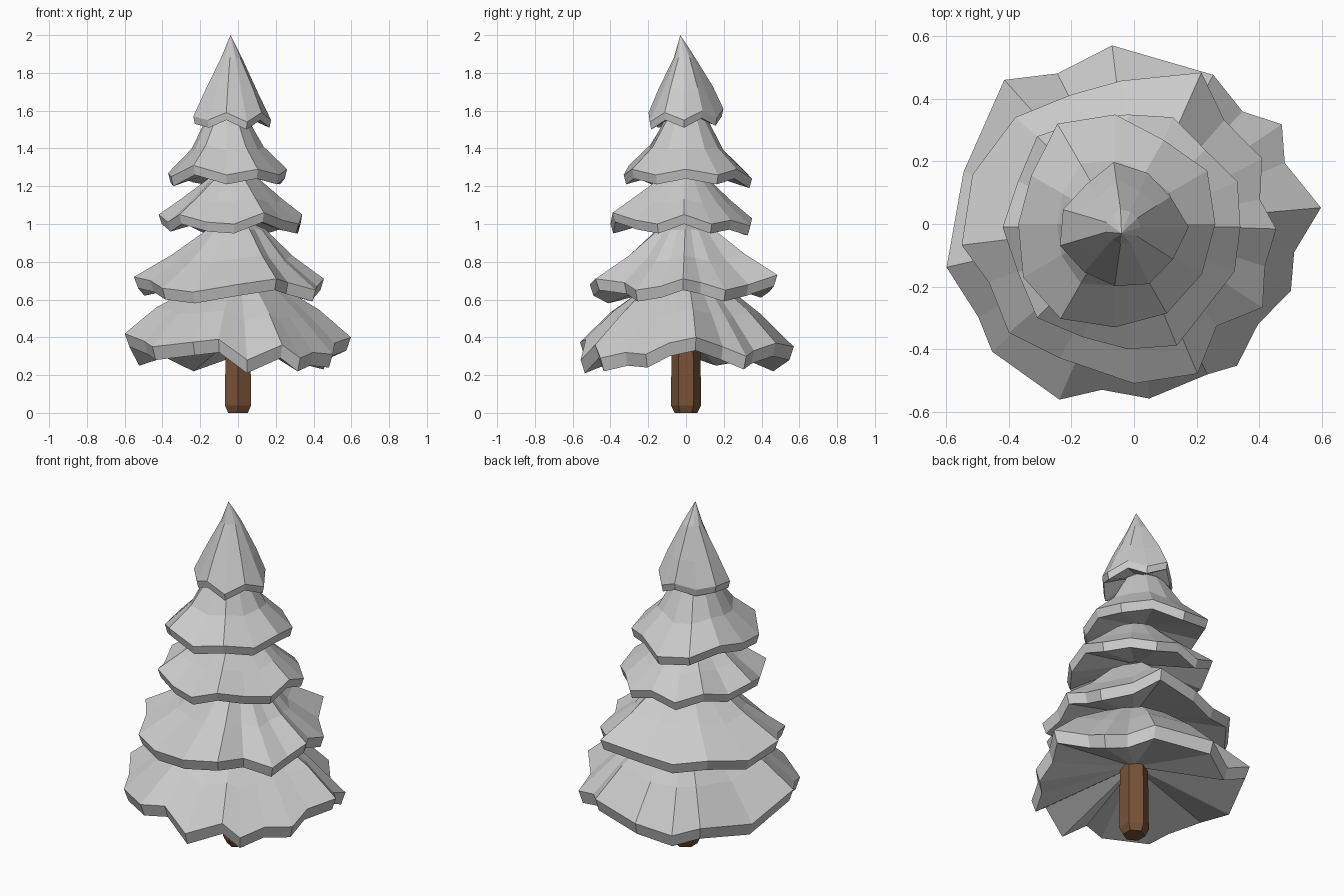
import bpy, bmesh
from math import sin, cos, tau, radians


def loft(name, rings, top, bottom):
    """Skin a stack of rings from top to bottom and close both ends to a point."""
    bm = bmesh.new()
    loops = [[bm.verts.new(p) for p in ring] for ring in rings]
    n = len(loops[0])
    tip, base = bm.verts.new(top), bm.verts.new(bottom)
    for i in range(n):
        j = (i + 1) % n
        bm.faces.new((tip, loops[0][i], loops[0][j]))
        for a, b in zip(loops, loops[1:]):
            bm.faces.new((a[i], b[i], b[j], a[j]))
        bm.faces.new((base, loops[-1][j], loops[-1][i]))
    bmesh.ops.recalc_face_normals(bm, faces=bm.faces)
    mesh = bpy.data.meshes.new(name)
    bm.to_mesh(mesh)
    bm.free()
    obj = bpy.data.objects.new(name, mesh)
    bpy.context.collection.objects.link(obj)
    return obj


def tier(name, centre, tip, neck, mid, radii, heights, lip, hollow, angles=None):
    """Branch skirt: neck and mid are (radius, z); radii and heights shape the ragged rim."""
    n = len(radii)
    angles = angles or [360 * i / n for i in range(n)]
    cx, cy = centre
    mean_r, mean_z = sum(radii) / n, sum(heights) / n

    def ring(profile):
        points = []
        for angle, r, z in zip(angles, radii, heights):
            a = radians(angle)
            pr, pz = profile(r, z)
            points.append((cx + pr * cos(a), cy + pr * sin(a), pz))
        return points

    rings = [
        ring(lambda r, z: (neck[0] * (r / mean_r) ** 0.5, neck[1] + 0.1 * (z - mean_z))),
        ring(lambda r, z: (mid[0] * r / mean_r + 0.25 * (z - mean_z), mid[1] + 0.5 * (z - mean_z))),
        ring(lambda r, z: (r, z)),
        ring(lambda r, z: (r * 0.96, z - lip)),
    ]
    return loft(name, rings, tip, (cx, cy, hollow))


# Five branch tiers, bottom to top
tier("branches_bottom", (0, 0), (-0.02, 0, 0.76), (0.21, 0.67), (0.39, 0.52),
     [.60, .52, .57, .50, .54, .575, .54, .62, .57, .615, .58, .61, .61, .54, .56, .535, .56, .51, .545, .52],
     [.40, .35, .30, .33, .37, .35, .29, .37, .32, .42, .38, .35, .375, .39, .28, .36, .29, .32, .31, .37],
     0.07, 0.42,
     [5, 22, 34, 46, 62, 97, 117, 132, 163, 193, 211, 222, 247, 259, 275, 296, 306, 321, 337, 350])
tier("branches_low", (0, 0), (-0.03, -0.01, 1.05), (0.15, 0.97), (0.30, 0.82),
     [.455, .41, .46, .44, .53, .46, .46, .51, .54, .555, .50, .53, .49, .51, .52, .42, .49, .44],
     [.71, .69, .65, .68, .73, .70, .67, .71, .68, .72, .70, .66, .64, .68, .71, .69, .65, .67],
     0.06, 0.74,
     [358, 11, 27, 49, 66, 95, 116, 138, 163, 187, 202, 221, 241, 270, 293, 309, 327, 342])
tier("branches_middle", (-0.02, -0.01), (-0.03, 0, 1.31), (0.13, 1.24), (0.26, 1.12),
     [.36, .38, .35, .38, .36, .37, .41, .38, .40, .38, .41, .38, .39, .41, .36, .37],
     [1.05, 1.0, 1.02, .99, 1.03, .99, 1.06, 1.02, 1.05, 1.01, 1.05, 1.01, 1.0, 1.06, 1.02, 1.0],
     0.05, 1.06)
tier("branches_high", (-0.06, 0), (-0.04, -0.01, 1.64), (0.11, 1.56), (0.20, 1.40),
     [.32, .34, .31, .35, .37, .31, .31, .34, .35, .33, .33, .32],
     [1.29, 1.26, 1.29, 1.24, 1.27, 1.30, 1.27, 1.25, 1.31, 1.26, 1.29, 1.26],
     0.05, 1.30)
tier("branches_top", (-0.035, -0.01), (-0.04, -0.03, 2.0), (0.055, 1.88), (0.135, 1.71),
     [.21, .18, .19, .21, .18, .20, .21, .19, .19, .20, .19],
     [1.55, 1.60, 1.56, 1.61, 1.57, 1.58, 1.57, 1.55, 1.59, 1.54, 1.59],
     0.04, 1.60)

# Six-sided tapered trunk with a chamfered foot
rings = [[(r * cos(tau * (i + 0.5) / 6), r * sin(tau * (i + 0.5) / 6), z) for i in range(6)]
         for r, z in [(0.02, 1.25), (0.076, 0.36), (0.08, 0.04), (0.06, 0)]]
trunk = loft("trunk", rings, (0, 0, 1.26), (0, 0, 0))
bark = bpy.data.materials.new("bark")
bark.diffuse_color = (0.19, 0.085, 0.04, 1)
trunk.data.materials.append(bark)
